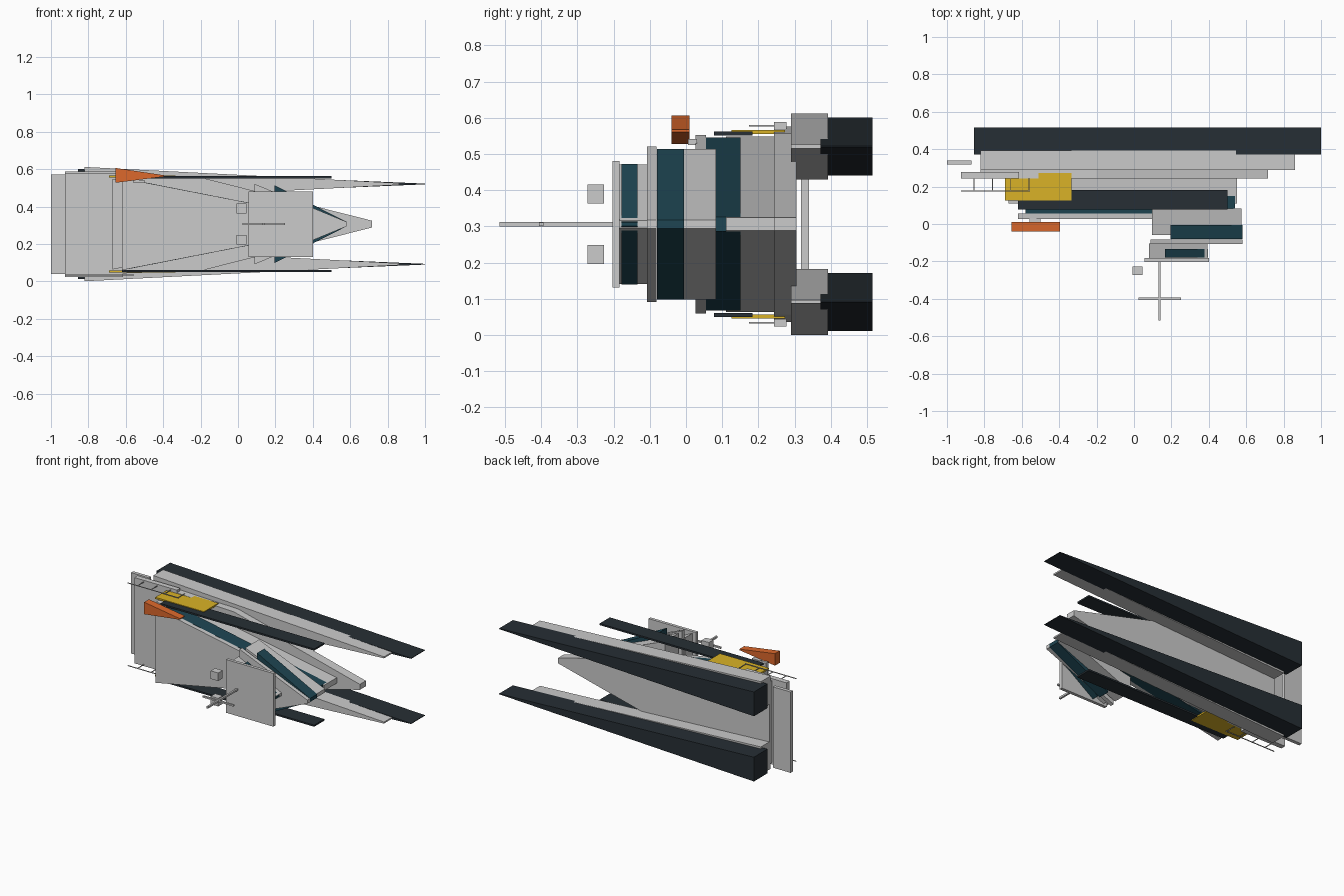
import bpy, bmesh

if "Cube" in bpy.data.objects:
    bpy.data.objects.remove(bpy.data.objects["Cube"])

MID = 0.306  # symmetry plane of the vessel, which lies on its side
COLORS = {"dark": (0.02, 0.028, 0.035, 1), "teal": (0.013, 0.06, 0.085, 1),
          "yellow": (0.7, 0.45, 0.02, 1), "orange": (0.72, 0.14, 0.025, 1)}
MATS = {}
for key, col in COLORS.items():
    MATS[key] = bpy.data.materials.new(key)
    MATS[key].diffuse_color = col


def prism(name, pts, y0, y1, color=None):
    """Extrude an x-z outline from y0 to y1."""
    bm = bmesh.new()
    face = bm.faces.new([bm.verts.new((x, y0, z)) for x, z in pts])
    ext = bmesh.ops.extrude_face_region(bm, geom=[face])
    for v in ext["geom"]:
        if isinstance(v, bmesh.types.BMVert):
            v.co.y = y1
    bmesh.ops.recalc_face_normals(bm, faces=bm.faces)
    me = bpy.data.meshes.new(name)
    bm.to_mesh(me)
    bm.free()
    if color:
        me.materials.append(MATS[color])
    ob = bpy.data.objects.new(name, me)
    bpy.context.collection.objects.link(ob)
    return ob


def wedge(name, stations, y0, y1, color=None, c=MID):
    """Outline symmetric about z=c from (x, half width) stations."""
    pts = [(x, c + h) for x, h in stations] + [(x, c - h) for x, h in reversed(stations)]
    return prism(name, pts, y0, y1, color)


def box(name, x0, x1, y0, y1, z0, z1, color=None):
    return prism(name, [(x0, z0), (x1, z0), (x1, z1), (x0, z1)], y0, y1, color)


# Centre body layers, from underside to roof
wedge("main_deck", [(-0.82, 0.27), (-0.2, 0.25), (0.717, 0.018)], 0.243, 0.305)
wedge("lower_cabin", [(-0.67, 0.242), (0.55, 0.018)], 0.11, 0.243)
wedge("cabin_windows", [(-0.58, 0.239), (0.54, 0.02)], 0.055, 0.15, "teal")
wedge("cabin_roof", [(-0.62, 0.246), (0.5, 0.028)], 0.026, 0.055)
wedge("bridge_base", [(0.095, 0.208), (0.575, 0.012)], -0.06, 0.083)
wedge("bridge_windows", [(0.195, 0.208), (0.58, 0.012)], -0.08, -0.005, "teal")
wedge("bridge_roof", [(0.088, 0.215), (0.58, 0.012)], -0.108, -0.082)
wedge("upper_bridge", [(0.08, 0.165), (0.392, 0.01)], -0.183, -0.105)
wedge("upper_bridge_windows", [(0.165, 0.166), (0.395, 0.005)], -0.178, -0.134, "teal")
box("top_roof", 0.055, 0.4, -0.203, -0.183, 0.131, 0.481)

# Stern platforms
box("stern_platform", -0.925, -0.615, 0.243, 0.277, MID - 0.282, MID + 0.282)
box("stern_ramp", -1.0, -0.87, 0.317, 0.34, MID - 0.266, MID + 0.266)

# Mast with crossbar
box("mast", 0.13, 0.142, -0.515, -0.2, MID - 0.006, MID + 0.006)
box("mast_crossbar", 0.025, 0.25, -0.406, -0.394, MID - 0.005, MID + 0.005)

# Paired parts on both sides
for side, s in (("port", 1), ("starboard", -1)):
    hc = MID + s * 0.2145
    wedge(side + "_hull", [(-0.855, 0.08), (1.0, 0.002)], 0.372, 0.515, "dark", hc)
    wedge(side + "_hull_top", [(-0.82, 0.091), (0.86, 0.005)], 0.29, 0.392, None, hc)

    def side_box(name, x0, x1, y0, y1, d0, d1, color=None):
        za, zb = sorted((MID + s * d0, MID + s * d1))
        return box(side + name, x0, x1, y0, y1, za, zb, color)

    side_box("_strake", -0.62, 0.5, 0.078, 0.183, 0.245, 0.256, "dark")
    side_box("_yellow_panel", -0.69, -0.335, 0.125, 0.274, 0.249, 0.26, "yellow")
    side_box("_roof_box", -0.008, 0.046, -0.272, -0.226, 0.057, 0.11)
    # Railing with posts
    side_box("_rail", -0.925, -0.555, 0.174, 0.179, 0.27, 0.274)
    for i in range(4):
        x = -0.855 + i * 0.098
        side_box("_rail_post", x - 0.002, x + 0.002, 0.175, 0.245, 0.27, 0.274)

# Single orange rescue craft on one side, with its bracket
prism("rescue_craft", [(-0.655, 0.527), (-0.395, 0.56), (-0.395, 0.567), (-0.655, 0.606)],
      -0.04, 0.01, "orange")
box("craft_bracket", -0.56, -0.5, 0.005, 0.03, 0.525, 0.541)

for m in bpy.data.materials:
    if m.users and not m.is_grease_pencil:
        m.use_nodes = True
        m.node_tree.nodes["Principled BSDF"].inputs["Base Color"].default_value = m.diffuse_color
